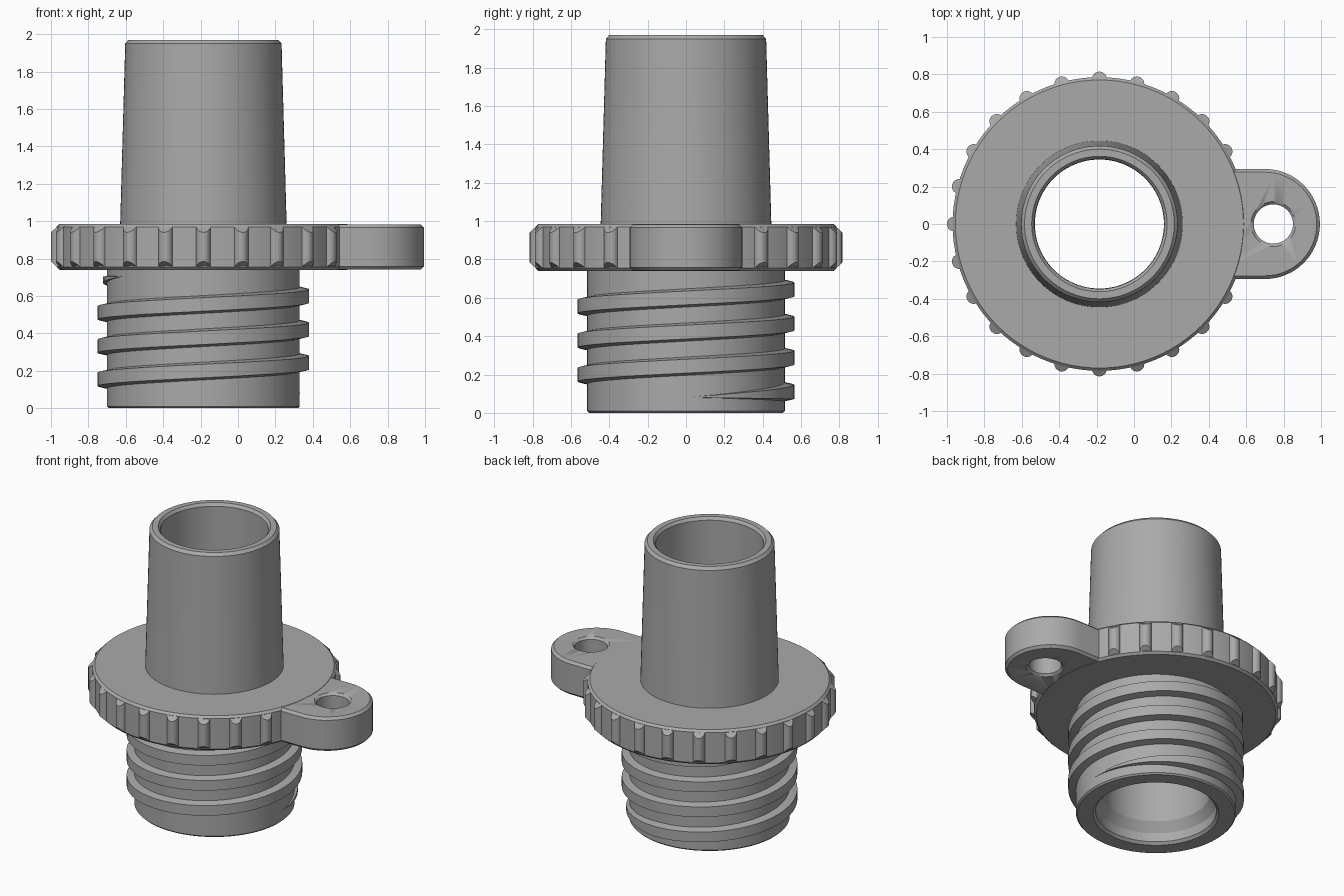
import bpy, bmesh
from math import sin, cos, pi, radians, hypot

old = bpy.data.objects.get("Cube")
if old:
    bpy.data.objects.remove(old)

AXIS_X = -0.185             # axis of the round body
LOW, HIGH = 0.74, 0.985     # flange underside and top

grey = bpy.data.materials.new("plain grey")
grey.use_nodes = True
colour = (0.40, 0.40, 0.40, 1)
grey.diffuse_color = colour
grey.node_tree.nodes["Principled BSDF"].inputs["Base Color"].default_value = colour


def loft(bm, rings, closed=False):
    """Bridge equal closed rings; join the last to the first, or cap both ends."""
    loops = [[bm.verts.new(p) for p in ring] for ring in rings]
    n = len(loops[0])
    pairs = list(zip(loops, loops[1:]))
    if closed:
        pairs.append((loops[-1], loops[0]))
    else:
        bm.faces.new(loops[0])
        bm.faces.new(loops[-1])
    for a, b in pairs:
        for i in range(n):
            j = (i + 1) % n
            bm.faces.new((a[i], a[j], b[j], b[i]))


def finish(name, bm, x=AXIS_X):
    bmesh.ops.recalc_face_normals(bm, faces=bm.faces)
    mesh = bpy.data.meshes.new(name)
    bm.to_mesh(mesh)
    bm.free()
    mesh.materials.append(grey)
    obj = bpy.data.objects.new(name, mesh)
    obj.location.x = x
    bpy.context.collection.objects.link(obj)
    bpy.ops.object.select_all(action="DESELECT")
    obj.select_set(True)
    bpy.context.view_layer.objects.active = obj
    bpy.ops.object.shade_smooth_by_angle(angle=radians(25))
    return obj


def polar(r, a, z):
    return (r * cos(a), r * sin(a), z)


# Hollow body: threaded neck, flange and tapered spout in one turned profile
profile = [
    (0.405, 0), (0.505, 0), (0.515, 0.01), (0.515, LOW),
    (0.77, LOW), (0.785, LOW + 0.015), (0.785, HIGH - 0.015), (0.77, HIGH),
    (0.445, HIGH), (0.418, 1.95), (0.40, 1.97), (0.362, 1.97),
    (0.347, 1.95), (0.345, 0.145), (0.388, 0.08), (0.388, 0.017),
]
bm = bmesh.new()
SIDES = 96
loft(bm, [[polar(r, 2 * pi * i / SIDES, z) for r, z in profile]
          for i in range(SIDES)], closed=True)
finish("hollow_body", bm)

# Grip ribs around the flange, ends trimmed to a cone, none beside the lug
bm = bmesh.new()
for k in range(2, 23):
    a = radians(15 * k)
    section = []
    for i in range(13):
        t = radians(-120 + 20 * i)
        u, v = 0.775 + 0.04 * cos(t), 0.04 * sin(t)
        section.append((u * cos(a) - v * sin(a), u * sin(a) + v * cos(a)))
    trims = [max(0.002, hypot(x, y) - 0.77) for x, y in section]
    loft(bm, [[(x, y, LOW + c) for (x, y), c in zip(section, trims)],
              [(x, y, HIGH - c) for (x, y), c in zip(section, trims)]])
finish("grip_ribs", bm)

# Helical thread that fades out at both ends
bm = bmesh.new()
START, END, FADE, PITCH = 0, 3 * 360 + 215, 85, 0.178
rings = []
for d in range(START, END + 1, 5):
    s = max(0.02, min(1, (d - START) / FADE, (END - d) / FADE))
    z = 0.0655 + PITCH * d / 360
    if d < FADE:
        z += 0.015 * (1 - s)
    a = radians(d)
    crest = 0.515 + 0.05 * s
    rings.append([polar(0.505, a, z - 0.05 * s), polar(crest, a, z - 0.036 * s),
                  polar(crest, a, z + 0.036 * s), polar(0.505, a, z + 0.05 * s)])
loft(bm, rings)
finish("screw_thread", bm)

# Rounded lug, chamfered, with an eyelet hole cut through
LUG_X, LUG_R = 0.70, 0.294


def lug_outline(inset, z):
    r = LUG_R - inset
    arc = [(LUG_X + r * cos(t), r * sin(t), z)
           for t in (-pi / 2 + pi * i / 32 for i in range(33))]
    return [(0.42, -r, z)] + arc + [(0.42, r, z)]


bm = bmesh.new()
bottom, top, edge = LOW + 0.002, HIGH - 0.002, 0.017
loft(bm, [lug_outline(edge, bottom), lug_outline(0, bottom + edge),
          lug_outline(0, top - edge), lug_outline(edge, top)])
lug = finish("eyelet_lug", bm, 0)

bm = bmesh.new()
hole = [(0.14, bottom - 0.02), (0.105, bottom + 0.015),
        (0.105, top - 0.015), (0.14, top + 0.02)]
loft(bm, [[polar(r, 2 * pi * i / 48, z) for i in range(48)] for r, z in hole])
cutter = finish("eyelet_cutter", bm, 0.745)
cutter.hide_render = True
cutter.hide_set(True)

cut = lug.modifiers.new("eyelet", "BOOLEAN")
cut.operation = "DIFFERENCE"
cut.solver = "EXACT"
cut.object = cutter
# Cut before the smoothing step so sharp edges stay crisp
lug.modifiers.move(len(lug.modifiers) - 1, 0)
